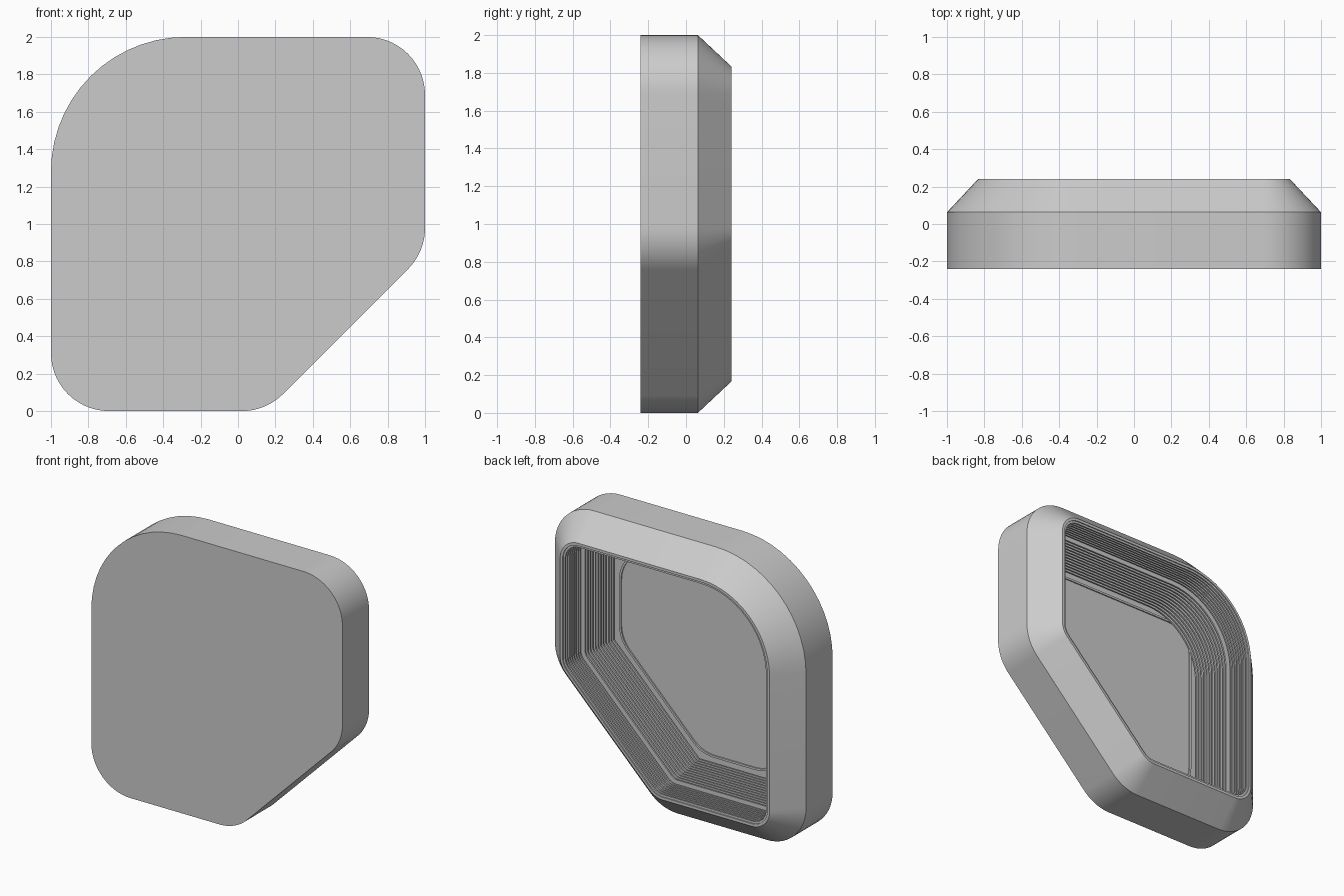
import bpy
import bmesh
from math import radians, cos, sin

if "Cube" in bpy.data.objects:
    bpy.data.objects.remove(bpy.data.objects["Cube"])

grey = bpy.data.materials.new("plain grey")
grey.use_nodes = True
grey.diffuse_color = (0.6, 0.6, 0.6, 1)
grey.node_tree.nodes["Principled BSDF"].inputs["Base Color"].default_value = (0.6, 0.6, 0.6, 1)

# Sides of the outline: outward angle and distance from the middle
SIDES = [(-90, 1), (-45, 0.813), (0, 1), (90, 1), (180, 1)]
SMALL, BIG = 0.31, 0.72
SEGMENTS = 14


def outline(inset, small, big):
    """Five-sided outline with rounded corners; only the upper left one is big."""
    points = []
    for i, (a, da) in enumerate(SIDES):
        b, db = SIDES[(i + 1) % len(SIDES)]
        b += 360 if b < a else 0
        r = max(big if i == 3 else small, 0.004)
        da, db = da - inset - r, db - inset - r
        a, b = radians(a), radians(b)
        det = sin(b - a)
        cx = (da * sin(b) - db * sin(a)) / det
        cz = (db * cos(a) - da * cos(b)) / det
        for s in range(SEGMENTS + 1):
            t = a + (b - a) * s / SEGMENTS
            points.append((cx + r * cos(t), cz + r * sin(t)))
    return points


def loft(name, rings, front_cap=False, back_cap=False):
    """Skin a list of (y, inset, small radius, big radius) rings."""
    bm = bmesh.new()
    loops = [[bm.verts.new((x, y, z + 1)) for x, z in outline(*shape)]
             for y, *shape in rings]
    for a, b in zip(loops, loops[1:]):
        for i in range(len(a)):
            j = (i + 1) % len(a)
            bm.faces.new((a[i], b[i], b[j], a[j]))
    if front_cap:
        bm.faces.new(loops[0])
    if back_cap:
        bm.faces.new(loops[-1][::-1])
    mesh = bpy.data.meshes.new(name)
    bm.to_mesh(mesh)
    bm.free()
    mesh.materials.append(grey)
    obj = bpy.data.objects.new(name, mesh)
    bpy.context.collection.objects.link(obj)
    bpy.ops.object.select_all(action="DESELECT")
    obj.select_set(True)
    bpy.context.view_layer.objects.active = obj
    bpy.ops.object.shade_smooth_by_angle(angle=radians(25))
    return obj


def offset(y, inset):
    return (y, inset, SMALL - inset, BIG - inset)


# Outer shell: flat front, straight side, chamfer and narrow back rim
RIM, FLOOR, LEDGE = 0.24, -0.2, 0.065
loft("outer_shell", [offset(-0.24, 0), offset(0.063, 0), offset(RIM, 0.166),
                     offset(RIM, 0.185), offset(RIM - 0.008, 0.185),
                     offset(RIM - 0.008, 0.2)], front_cap=True)


# Ribbed lining: fine grooves above and below one wider ledge
def ribs(y0, y1, inset0, inset1, count, groove):
    rings = []
    pitch = (y1 - y0) / count
    for k in range(count):
        inset = inset0 + (inset1 - inset0) * k / (count - 1)
        y = y0 + pitch * k
        rings += [offset(y, inset), offset(y + pitch / 2, inset),
                  offset(y + pitch / 2, inset - groove),
                  offset(y + pitch, inset - groove)]
    return rings


upper = ribs(RIM - 0.008, LEDGE, 0.2, 0.215, 8, 0.012)
lower = ribs(LEDGE, FLOOR, 0.24, 0.298, 12, 0.012)
loft("ribbed_lining", upper + lower, back_cap=True)

# Slightly raised panel with a lip on the cavity floor
loft("floor_panel", [(FLOOR, 0.335, 0.25, 0.2), (FLOOR + 0.012, 0.335, 0.25, 0.2),
                     (FLOOR + 0.012, 0.35, 0.235, 0.185),
                     (FLOOR + 0.003, 0.35, 0.235, 0.185)], back_cap=True)
